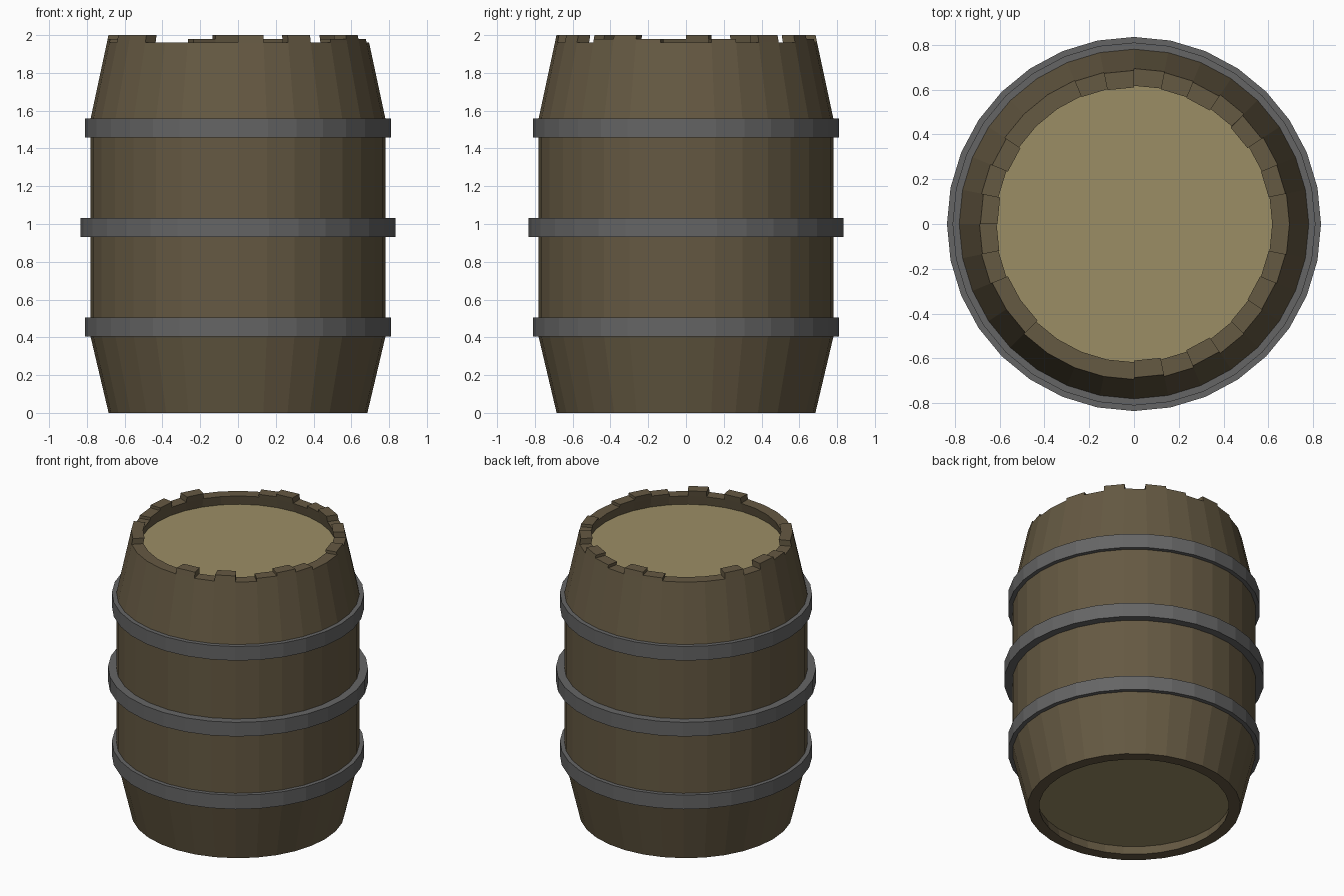
import bpy, bmesh
from math import cos, sin, tau

if "Cube" in bpy.data.objects:
    bpy.data.objects.remove(bpy.data.objects["Cube"])

SIDES = 32


def material(name, rgb):
    m = bpy.data.materials.new(name)
    m.diffuse_color = (*rgb, 1)
    m.use_nodes = True
    m.node_tree.nodes["Principled BSDF"].inputs["Base Color"].default_value = m.diffuse_color
    return m


def lathe(bm, profile):
    """Revolve a closed (radius, z) profile into flat-sided quads."""
    rings = [[bm.verts.new((r * cos(tau * i / SIDES), r * sin(tau * i / SIDES), z))
              for r, z in profile] for i in range(SIDES)]
    faces = []
    for i in range(SIDES):
        a, b = rings[i], rings[(i + 1) % SIDES]
        for k in range(len(profile)):
            n = (k + 1) % len(profile)
            faces.append(bm.faces.new((a[k], b[k], b[n], a[n])))
    return faces


def finish(bm, name, mat):
    bmesh.ops.recalc_face_normals(bm, faces=bm.faces)
    me = bpy.data.meshes.new(name)
    bm.to_mesh(me)
    bm.free()
    me.materials.append(mat)
    ob = bpy.data.objects.new(name, me)
    bpy.context.collection.objects.link(ob)
    return ob


wood = material("dark_wood", (0.13, 0.10, 0.055))
lid_wood = material("light_wood", (0.33, 0.27, 0.13))
iron = material("iron", (0.13, 0.13, 0.13))

# Staves: bulged wall, then each stave end raised to its own uneven height
TOP = 1.96
bm = bmesh.new()
profile = [(0.685, 0), (0.782, 0.41), (0.782, 1.55), (0.694, TOP),
           (0.617, TOP), (0.70, 1.55), (0.70, 0.41), (0.61, 0)]
faces = lathe(bm, profile)
bmesh.ops.recalc_face_normals(bm, faces=bm.faces)
levels = "01020210210002021022000020201210"
for i, level in enumerate(levels):
    if level == "0":
        continue
    rise = 0.02 * int(level)
    out = bmesh.ops.extrude_discrete_faces(bm, faces=[faces[i * len(profile) + 3]])
    taper = 1 - 0.3 * rise
    for v in out["faces"][0].verts:
        v.co = (v.co.x * taper, v.co.y * taper, v.co.z + rise)
finish(bm, "staves", wood)

# Recessed round heads at both ends
for name, z in (("top_lid", 1.87), ("bottom_lid", 0.09)):
    bm = bmesh.new()
    bmesh.ops.create_cone(bm, cap_ends=True, segments=SIDES,
                          radius1=0.632, radius2=0.632, depth=0.05)
    bmesh.ops.translate(bm, verts=bm.verts, vec=(0, 0, z))
    finish(bm, name, lid_wood)

# Iron hoops
for name, r, z in (("lower_hoop", 0.81, 0.455), ("middle_hoop", 0.835, 0.982),
                   ("upper_hoop", 0.81, 1.508)):
    bm = bmesh.new()
    lathe(bm, [(r, z - 0.05), (r, z + 0.05), (0.775, z + 0.05), (0.775, z - 0.05)])
    finish(bm, name, iron)
